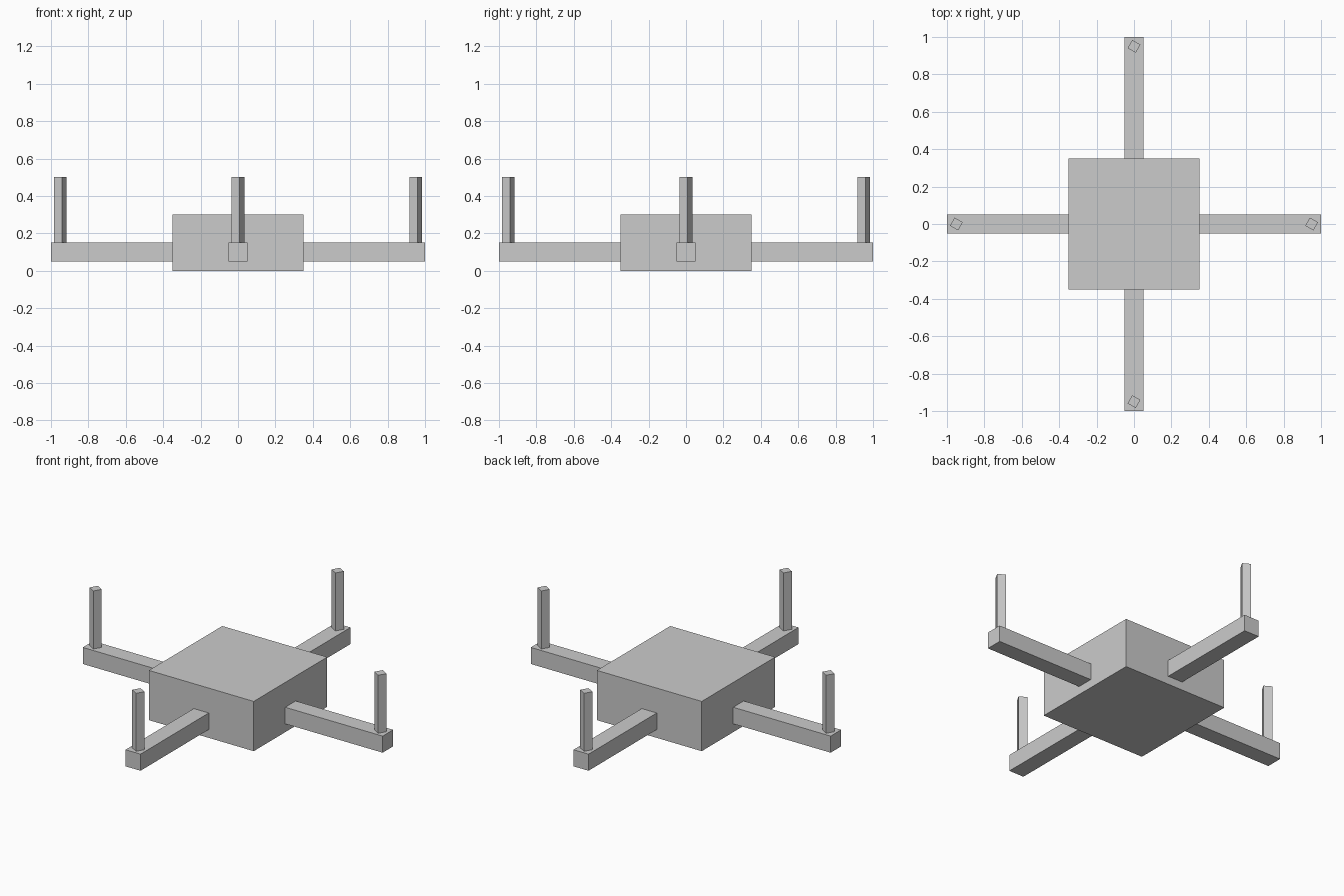
import bpy
from math import radians, cos, sin

if "Cube" in bpy.data.objects:
    bpy.data.objects.remove(bpy.data.objects["Cube"])


def box(name, size, center, angle=0.0):
    bpy.ops.mesh.primitive_cube_add(size=1, location=center, rotation=(0, 0, angle))
    ob = bpy.context.object
    ob.name = name
    ob.scale = size
    bpy.ops.object.transform_apply(location=False, rotation=False, scale=True)
    return ob


# Central body
box("body", (0.70, 0.70, 0.30), (0, 0, 0.15))

# Four arms, each with a twisted square post near its tip
for i, side in enumerate(("right", "back", "left", "front")):
    a = radians(90 * i)
    c, s = cos(a), sin(a)
    box(side + "_arm", (0.65, 0.10, 0.10), (0.675 * c, 0.675 * s, 0.10), a)
    box(side + "_post", (0.05, 0.05, 0.35), (0.95 * c, 0.95 * s, 0.325), radians(-30))
